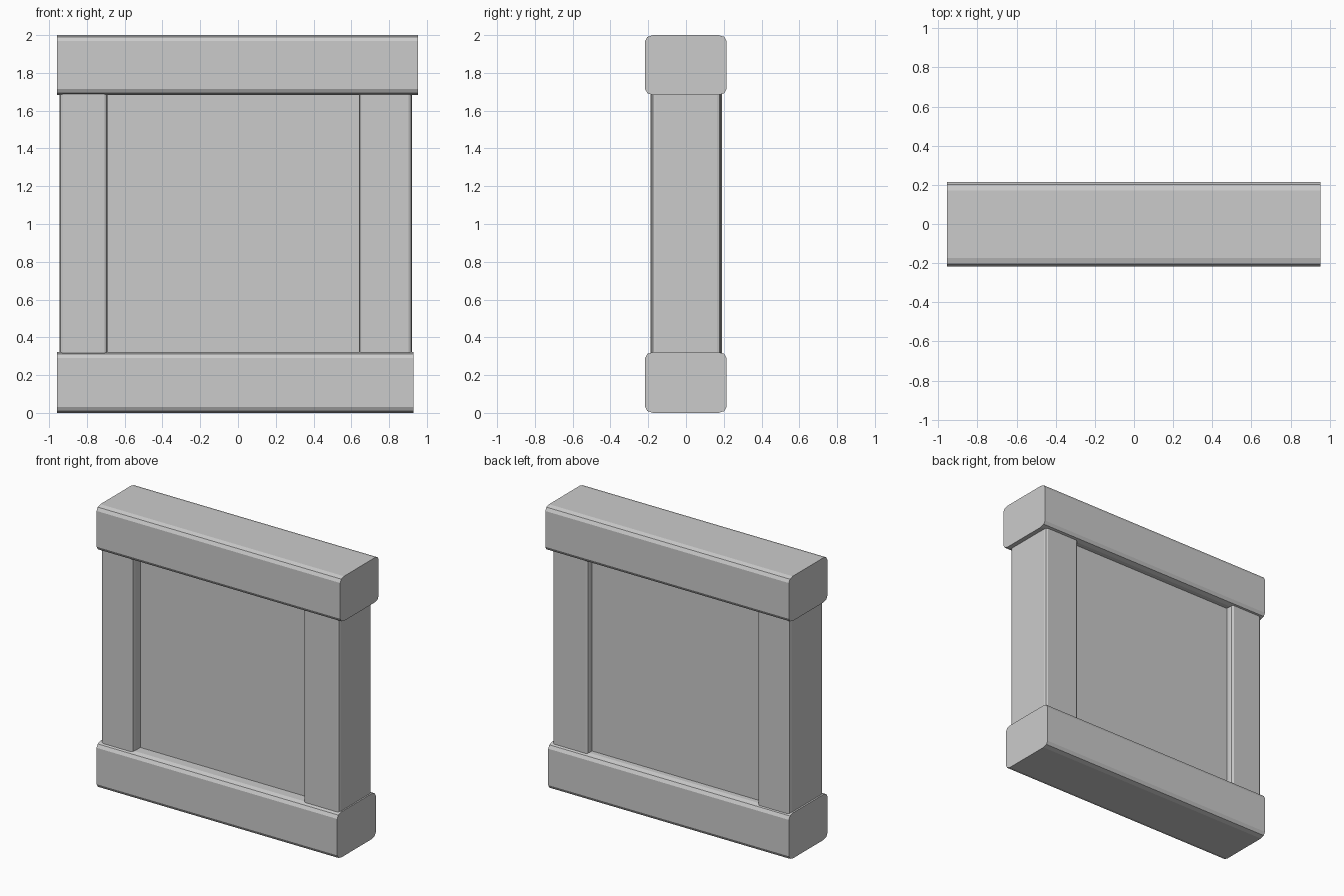
import bpy
import bmesh

cube = bpy.data.objects.get("Cube")
if cube:
    bpy.data.objects.remove(cube, do_unlink=True)

# Single plain grey for every part
grey = bpy.data.materials.new("plain grey")
grey.use_nodes = True
colour = (0.6, 0.6, 0.6, 1)
grey.diffuse_color = colour
grey.node_tree.nodes["Principled BSDF"].inputs["Base Color"].default_value = colour


def block(name, low, high, axis=None, rounding=0.0):
    """Box between two corners; edges along one axis rounded by a share of its size."""
    bm = bmesh.new()
    bmesh.ops.create_cube(bm, size=1)
    if axis is not None:
        edges = [e for e in bm.edges
                 if abs(e.verts[0].co[axis] - e.verts[1].co[axis]) > 0.5]
        bmesh.ops.bevel(bm, geom=edges, offset=rounding, segments=2,
                        profile=0.5, affect='EDGES')
    for v in bm.verts:
        v.co = [l + (c + 0.5) * (h - l) for c, l, h in zip(v.co, low, high)]
    mesh = bpy.data.meshes.new(name)
    bm.to_mesh(mesh)
    bm.free()
    mesh.materials.append(grey)
    obj = bpy.data.objects.new(name, mesh)
    bpy.context.collection.objects.link(obj)


# Horizontal beams, rounded along their length with flat sawn ends
block("bottom_beam", (-0.957, -0.217, 0), (0.93, 0.215, 0.322), 0, 0.1)
block("top_beam", (-0.957, -0.217, 1.683), (0.953, 0.215, 2), 0, 0.1)

# Upright posts running into the beams
block("right_post", (-0.945, -0.188, 0.28), (-0.69, 0.19, 1.72), 2, 0.07)
block("left_post", (0.64, -0.182, 0.28), (0.92, 0.185, 1.72), 2, 0.06)

# Recessed filling panel
block("panel", (-0.75, -0.108, 0.25), (0.7, 0.138, 1.75))
